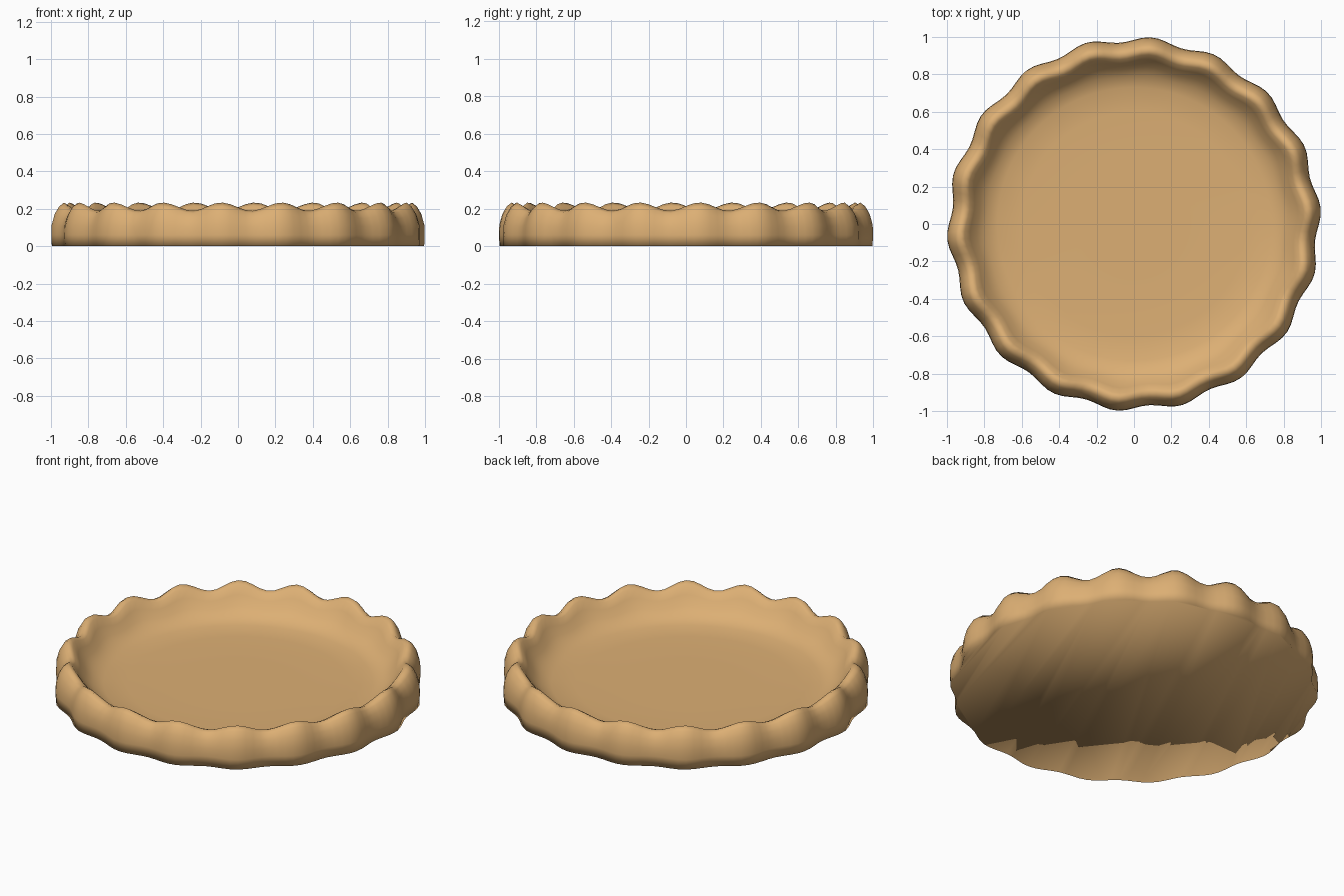
import bpy, bmesh, math

if "Cube" in bpy.data.objects:
    bpy.data.objects.remove(bpy.data.objects["Cube"])

# Baked dough colour
mat = bpy.data.materials.new("baked_dough")
mat.diffuse_color = (0.72, 0.43, 0.175, 1.0)
mat.use_nodes = True
mat.node_tree.nodes["Principled BSDF"].inputs["Base Color"].default_value = mat.diffuse_color

WAVES = 18                     # crimps around the rim
SEGS = WAVES * 8
PHASE = math.radians(4.5)

# Profile from the base outwards, over the rim and down to the floor:
# radius, height, radial wave, height wave
PROFILE = [
    (0.985, 0.000, 0.014, 0.000),
    (0.987, 0.060, 0.015, 0.000),
    (0.984, 0.110, 0.016, 0.004),
    (0.968, 0.160, 0.016, 0.012),
    (0.945, 0.195, 0.015, 0.018),
    (0.920, 0.211, 0.014, 0.022),
    (0.895, 0.198, 0.013, 0.019),
    (0.868, 0.160, 0.011, 0.012),
    (0.835, 0.115, 0.008, 0.006),
    (0.790, 0.078, 0.004, 0.002),
    (0.730, 0.058, 0.000, 0.000),
    (0.600, 0.050, 0.000, 0.000),
    (0.300, 0.050, 0.000, 0.000),
]

bm = bmesh.new()
rings = []
for r, z, wr, wz in PROFILE:
    ring = []
    for i in range(SEGS):
        a = 2 * math.pi * i / SEGS
        w = math.cos(WAVES * (a - PHASE))
        rad = r + wr * w
        ring.append(bm.verts.new((rad * math.cos(a), rad * math.sin(a), z + wz * w)))
    rings.append(ring)

# Crimped wall and floor
for lo, hi in zip(rings, rings[1:]):
    for i in range(SEGS):
        j = (i + 1) % SEGS
        bm.faces.new((lo[i], lo[j], hi[j], hi[i]))

# Floor centre and flat underside
centre = bm.verts.new((0, 0, 0.05))
for i in range(SEGS):
    bm.faces.new((rings[-1][i], rings[-1][(i + 1) % SEGS], centre))
bm.faces.new(list(reversed(rings[0])))

for f in bm.faces:
    f.smooth = True
bm.normal_update()
mesh = bpy.data.meshes.new("pie_crust")
bm.to_mesh(mesh)
bm.free()
mesh.materials.append(mat)
crust = bpy.data.objects.new("pie_crust", mesh)
bpy.context.collection.objects.link(crust)
